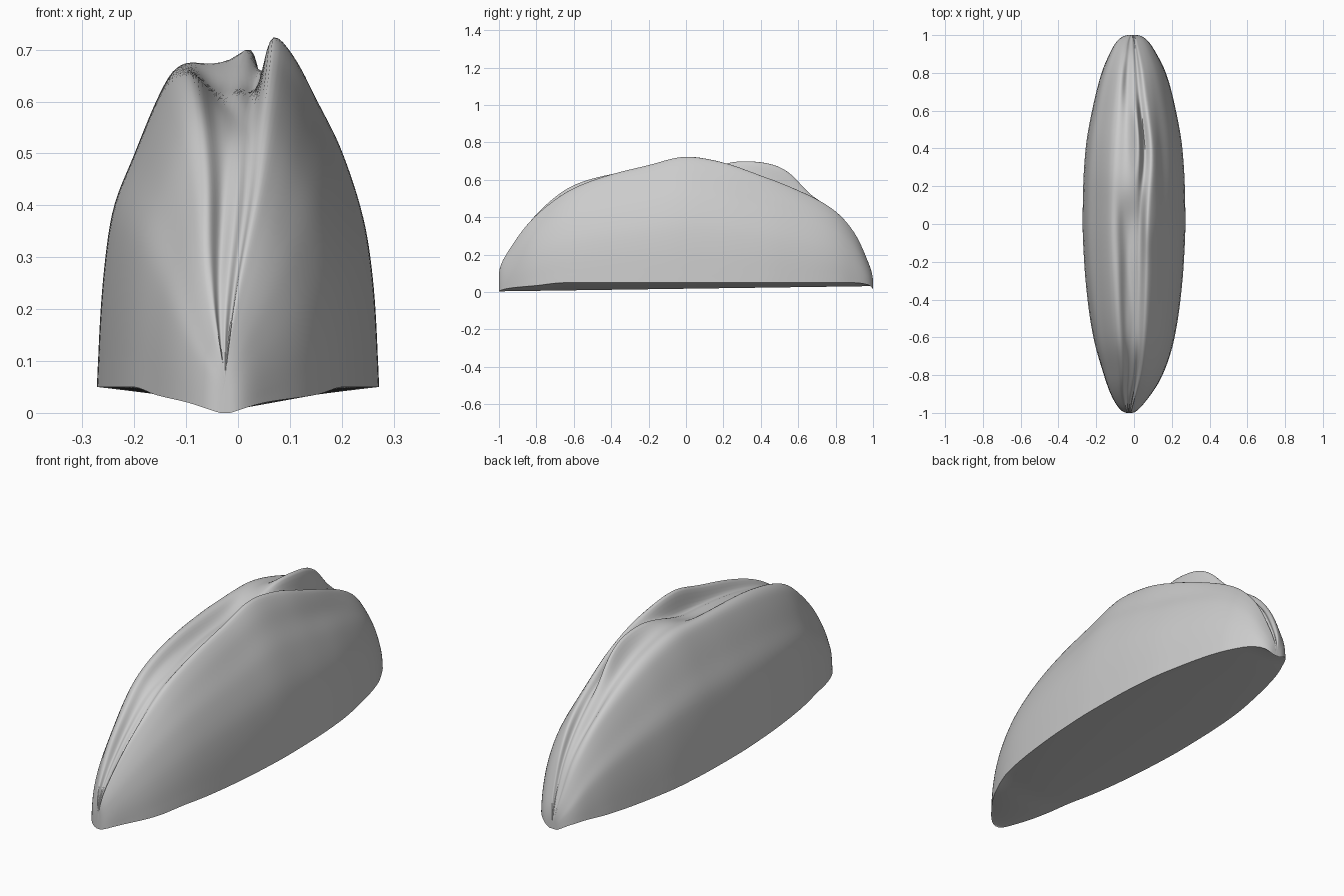
import bpy, bmesh, math

if "Cube" in bpy.data.objects:
    bpy.data.objects.remove(bpy.data.objects["Cube"])


def spline(pts, x):
    """Smooth 1D interpolation with non-overshooting tangents."""
    n = len(pts)
    d = [(pts[i+1][1]-pts[i][1])/(pts[i+1][0]-pts[i][0]) for i in range(n-1)]
    m = [d[0]] + [0 if d[i-1]*d[i] <= 0 else 2*d[i-1]*d[i]/(d[i-1]+d[i])
                  for i in range(1, n-1)] + [d[-1]]
    x = min(max(x, pts[0][0]), pts[-1][0])
    i = 0
    while i < n-2 and x > pts[i+1][0]:
        i += 1
    h = pts[i+1][0]-pts[i][0]
    t = (x-pts[i][0])/h
    return ((2*t**3-3*t*t+1)*pts[i][1] + (t**3-2*t*t+t)*h*m[i]
            + (3*t*t-2*t**3)*pts[i+1][1] + (t**3-t*t)*h*m[i+1])


def along(pts):
    """Keys given by y, interpolated by angle so the ends round off."""
    keys = [(math.acos(-y), v) for y, v in pts]
    return lambda y: spline(keys, math.acos(max(-1, min(1, -y))))


def gauss(v, c, s):
    return math.exp(-((v-c)/s)**2)


# Lengthwise profiles: half width, ridge heights and lower rim
width = along([(-1, .01), (-.95, .075), (-.8, .155), (-.6, .215), (-.4, .246),
               (-.2, .264), (0, .272), (.2, .269), (.4, .256), (.6, .222),
               (.8, .17), (.9, .125), (.97, .08), (1, .02)])
right_ridge = along([(-1, .09), (-.95, .22), (-.8, .415), (-.6, .56), (-.4, .635),
                     (-.2, .685), (0, .733), (.2, .70), (.4, .63), (.6, .55),
                     (.8, .435), (.9, .32), (.97, .17), (1, .05)])
left_ridge = along([(-1, .09), (-.95, .22), (-.8, .42), (-.6, .575), (-.4, .635),
                    (-.2, .665), (0, .68), (.2, .685), (.4, .645), (.6, .56),
                    (.8, .43), (.9, .31), (.97, .17), (1, .05)])
centre = along([(-1, .08), (-.95, .20), (-.8, .40), (-.6, .55), (-.4, .60),
                (-.2, .625), (0, .64), (.15, .68), (.3, .71), (.45, .695),
                (.55, .65), (.65, .54), (.8, .415), (.9, .30), (.97, .16), (1, .05)])
rim = along([(-1, 0), (-.95, .02), (-.8, .035), (-.65, .05), (0, .05),
             (.9, .05), (.97, .04), (1, .01)])

# Cross-section from the rim up towards a ridge (fraction of width, of height)
RIGHT = [(1, 0), (.975, .22), (.92, .42), (.735, .67), (.56, .81)]
LEFT = [(-1, 0), (-.975, .23), (-.9, .52), (-.735, .71), (-.56, .89), (-.45, .97)]
SEG, STATIONS = 96, 110


def section(y):
    w, b = width(y), rim(y)
    hl, hr, hc = left_ridge(y)-b, right_ridge(y)-b, centre(y)-b
    end = max(0, min(1, (abs(y)-.3)/.6))
    move = .11*gauss(y, .4, .25)
    peak = .24 + move

    def wall(u, v, h):
        # The section turns into a plain round arch at the ends
        return (u, h*(v + (max(v, (1-abs(u)**2.3)**.5)-v)*.7*end))

    valley = min(hr, hc) - .02 - .035*gauss(y, .4, .25)
    keys = [wall(u, v, hl) for u, v in LEFT]
    keys += [(-.33, hl), (-.17, min(hl, hc)-.01), (peak-.25, hc),
             (peak-.13, valley), (peak, hr), wall(.40+.5*move, .93, hr)]
    keys += [wall(u, v, hr) for u, v in reversed(RIGHT)]
    # Arc-length parameter keeps the steep walls evenly divided
    s = [0]
    for p, q in zip(keys, keys[1:]):
        s.append(s[-1] + math.hypot((q[0]-p[0])*.27, q[1]-p[1]) + .05)
    xs = [(a/s[-1], k[0]) for a, k in zip(s, keys)]
    zs = [(a/s[-1], k[1]) for a, k in zip(s, keys)]
    shift = -.025*gauss(y, -1, .15) - .008*gauss(y, 1, .15)
    out = []
    for j in range(SEG+1):
        u, z = spline(xs, j/SEG), spline(zs, j/SEG)
        fade = min(1, (1-abs(y))*8)
        # Wavering central crease and shallow folds
        c = .01*math.sin(9*y)
        dent = .022*gauss(u*w, c-.015, .016)*gauss(y, -.35, .6)
        dent += .015*gauss(u*w, -.085, .025)*gauss(y, 0, .25)
        dent += .022*gauss(u*w, -.04, .02)*gauss(y, .74, .13)
        dent += .015*gauss(u*w, -.03, .018)*gauss(y, -.86, .08)
        out.append((u*w+shift, y, b+max(0, z-dent*fade)))
    return out, (shift, y, min(b, .004+.014*(y+1)))


bm = bmesh.new()
rows, upper = [], []
for i in range(STATIONS+1):
    y = -math.cos(math.pi*i/STATIONS)
    ring, bottom = section(y)
    rows.append([bm.verts.new(p) for p in ring+[bottom]])
    if 0 < i < STATIONS:
        upper += rows[-1][3:SEG-2]

# Skin the body and its gently folded underside
n = SEG+2
for a, b in zip(rows, rows[1:]):
    for j in range(n):
        k = (j+1) % n
        bm.faces.new((a[j], a[k], b[k], b[j]))
bm.faces.new(rows[0])
bm.faces.new(rows[-1][::-1])

# Soften the folds
for _ in range(6):
    bmesh.ops.smooth_vert(bm, verts=upper, factor=.5,
                          use_axis_x=True, use_axis_y=False, use_axis_z=True)
bmesh.ops.remove_doubles(bm, verts=bm.verts, dist=.0002)
bmesh.ops.recalc_face_normals(bm, faces=bm.faces)

mesh = bpy.data.meshes.new("folded_shell")
bm.to_mesh(mesh)
bm.free()
shell = bpy.data.objects.new("folded_shell", mesh)
bpy.context.collection.objects.link(shell)
bpy.context.view_layer.objects.active = shell
shell.select_set(True)
bpy.ops.object.shade_smooth_by_angle(angle=math.radians(65))
